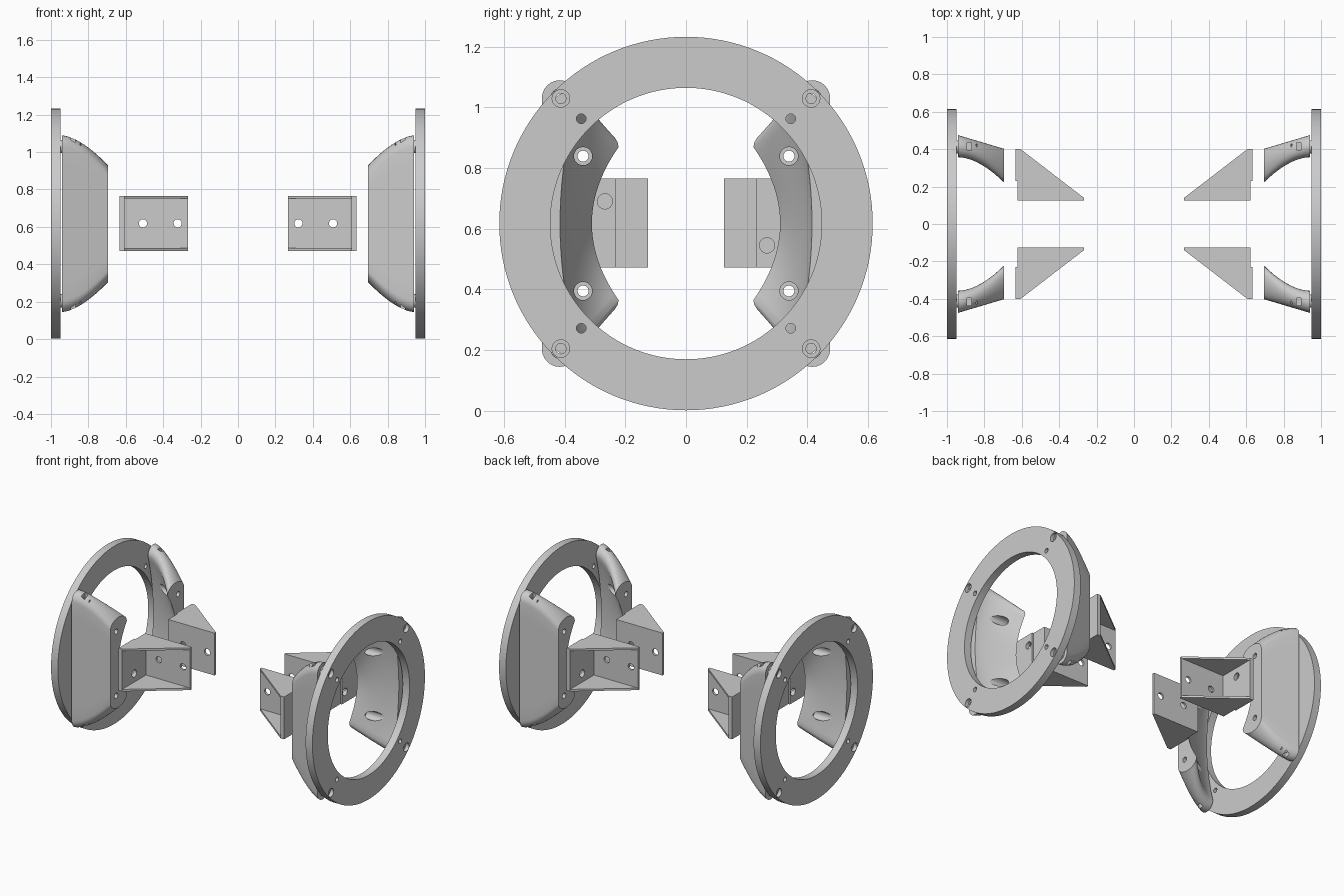
import bpy, bmesh, math
from mathutils import Matrix, Vector

if "Cube" in bpy.data.objects:
    bpy.data.objects.remove(bpy.data.objects["Cube"])

Z0 = 0.617  # height of the common axis


def finish(name, bm):
    bmesh.ops.recalc_face_normals(bm, faces=bm.faces)
    me = bpy.data.meshes.new(name)
    bm.to_mesh(me)
    bm.free()
    ob = bpy.data.objects.new(name, me)
    bpy.context.collection.objects.link(ob)
    return ob


def loft(name, sections):
    """Skin closed sections of equal point count and cap both ends."""
    bm = bmesh.new()
    rows = [[bm.verts.new(p) for p in s] for s in sections]
    n = len(rows[0])
    for a, b in zip(rows, rows[1:]):
        for i in range(n):
            j = (i + 1) % n
            bm.faces.new((a[i], a[j], b[j], b[i]))
    bm.faces.new(rows[0])
    bm.faces.new(rows[-1])
    return finish(name, bm)


def prism(name, pts, z1, z2):
    return loft(name, [[(x, y, z) for x, y in pts] for z in (z1, z2)])


def rod(axis, a, b, u, v, r, n=24):
    """Cylinder along x (u=y, v=z) or along y (u=x, v=z)."""
    secs = []
    for t in (a, b):
        s = []
        for i in range(n):
            p = u + r * math.cos(math.tau * i / n)
            q = v + r * math.sin(math.tau * i / n)
            s.append((t, p, q) if axis == 'x' else (p, t, q))
        secs.append(s)
    return loft("cutter", secs)


def cut(ob, cutters, op='DIFFERENCE'):
    for c in cutters:
        c.hide_render = True
        m = ob.modifiers.new("cut", 'BOOLEAN')
        m.operation, m.solver, m.object = op, 'EXACT', c
        bpy.context.view_layer.objects.active = ob
        bpy.ops.object.modifier_apply(modifier=m.name)
        bpy.data.objects.remove(c)


def smooth(ob, deg=30):
    bpy.ops.object.select_all(action='DESELECT')
    ob.select_set(True)
    bpy.context.view_layer.objects.active = ob
    bpy.ops.object.shade_smooth_by_angle(angle=math.radians(deg))


def flip(ob, sx, sy):
    """Move a part built in the +x +y corner to another corner."""
    ob.data.transform(Matrix.Diagonal((sx, sy, 1, 1)))
    if sx * sy < 0:
        ob.data.flip_normals()


# Mounting rings with counterbored bolt holes and small pin holes
def ring(sx):
    ob = rod('x', 0.948, 1.0, 0, Z0, 0.615, 128)
    ob.name = "mounting_ring"
    cs = [rod('x', 0.9, 1.1, 0, Z0, 0.447, 128)]
    for y in (-1, 1):
        for z in (-1, 1):
            cs.append(rod('x', 0.9, 1.1, 0.412 * y, Z0 + 0.412 * z, 0.017))
            cs.append(rod('x', 0.975, 1.1, 0.412 * y, Z0 + 0.412 * z, 0.029))
            cs.append(rod('x', 0.9, 1.1, 0.345 * y, Z0 + 0.345 * z, 0.016))
    cut(ob, cs)
    flip(ob, sx, 1)
    smooth(ob)


# Curved arm: crescent section lofted along x
def arm_section(t):
    x = 0.94 - 0.245 * t
    h = 0.472 - 0.16 * t ** 1.6
    yo = 0.475 - 0.073 * t
    yi = 0.357 - 0.135 * t ** 1.8
    ym = 0.415 - 0.105 * t ** 1.2
    c, mid, rad = 0.06, (yo + yi) / 2, (yo - yi) / 2
    pts = []
    for i in range(9):                       # outer straight edge
        pts.append((yo, (h - c) * (i / 4 - 1)))
    for i in range(1, 12):                   # rounded top
        a = math.pi * i / 12
        pts.append((mid + rad * math.cos(a), h - c + c * math.sin(a)))
    for i in range(25):                      # concave inner edge
        s = 1 - i / 12
        pts.append((yi + (ym - yi) * (1 - s * s), (h - c) * s))
    for i in range(1, 12):                   # rounded bottom
        a = math.pi + math.pi * i / 12
        pts.append((mid + rad * math.cos(a), c - h + c * math.sin(a)))
    return [(x, y, Z0 + z) for y, z in pts]


def arm(sx, sy):
    ob = loft("curved_arm", [arm_section(i / 16) for i in range(17)])
    cs = []
    for s in (-1, 1):
        z = Z0 + 0.412 * s
        cs.append(rod('x', 0.84, 1.0, 0.412, z, 0.017))            # ring bolt
        cs.append(rod('x', 0.6, 1.0, 0.339, Z0 + 0.222 * s, 0.018))  # end bolt
        cs.append(rod('x', 0.725, 1.0, 0.339, Z0 + 0.222 * s, 0.03))
        square = [(0.868, 0.395), (0.893, 0.395), (0.893, 0.437), (0.868, 0.437)]
        cs.append(prism("nut_slot", square, *sorted((Z0 + 0.38 * s, Z0 + 0.55 * s))))
    cut(ob, cs)
    flip(ob, sx, sy)
    smooth(ob, 35)
    # Thin spacers between arm and ring
    for s in (-1, 1):
        pad = rod('x', 0.938, 0.949, 0.412, Z0 + 0.412 * s, 0.035)
        pad.name = "spacer"
        cut(pad, [rod('x', 0.9, 1.0, 0.412, Z0 + 0.412 * s, 0.017)])
        flip(pad, sx, sy)
        smooth(pad)


# Angle bracket: triangular body hollowed to two plates and two gussets
def bracket(sx, sy):
    body = [(0.268, 0.125), (0.622, 0.125), (0.622, 0.23), (0.633, 0.23),
            (0.633, 0.4), (0.606, 0.4), (0.268, 0.14)]
    ob = prism("angle_bracket", body, 0.472, 0.765)
    pocket = [(0.606, 0.14), (0.606, 0.6), (0.1, 0.6), (0.1, 0.14)]
    hole_z = 0.545 if sx * sy > 0 else 0.69
    cut(ob, [prism("pocket", pocket, 0.486, 0.751),
             rod('y', 0.05, 0.2, 0.323, Z0 + 0.002, 0.022),
             rod('y', 0.05, 0.2, 0.508, Z0 + 0.002, 0.022),
             rod('x', 0.59, 0.7, 0.267, hole_z, 0.025)])
    flip(ob, sx, sy)
    smooth(ob)


for sx in (-1, 1):
    ring(sx)
    for sy in (-1, 1):
        arm(sx, sy)
        bracket(sx, sy)
